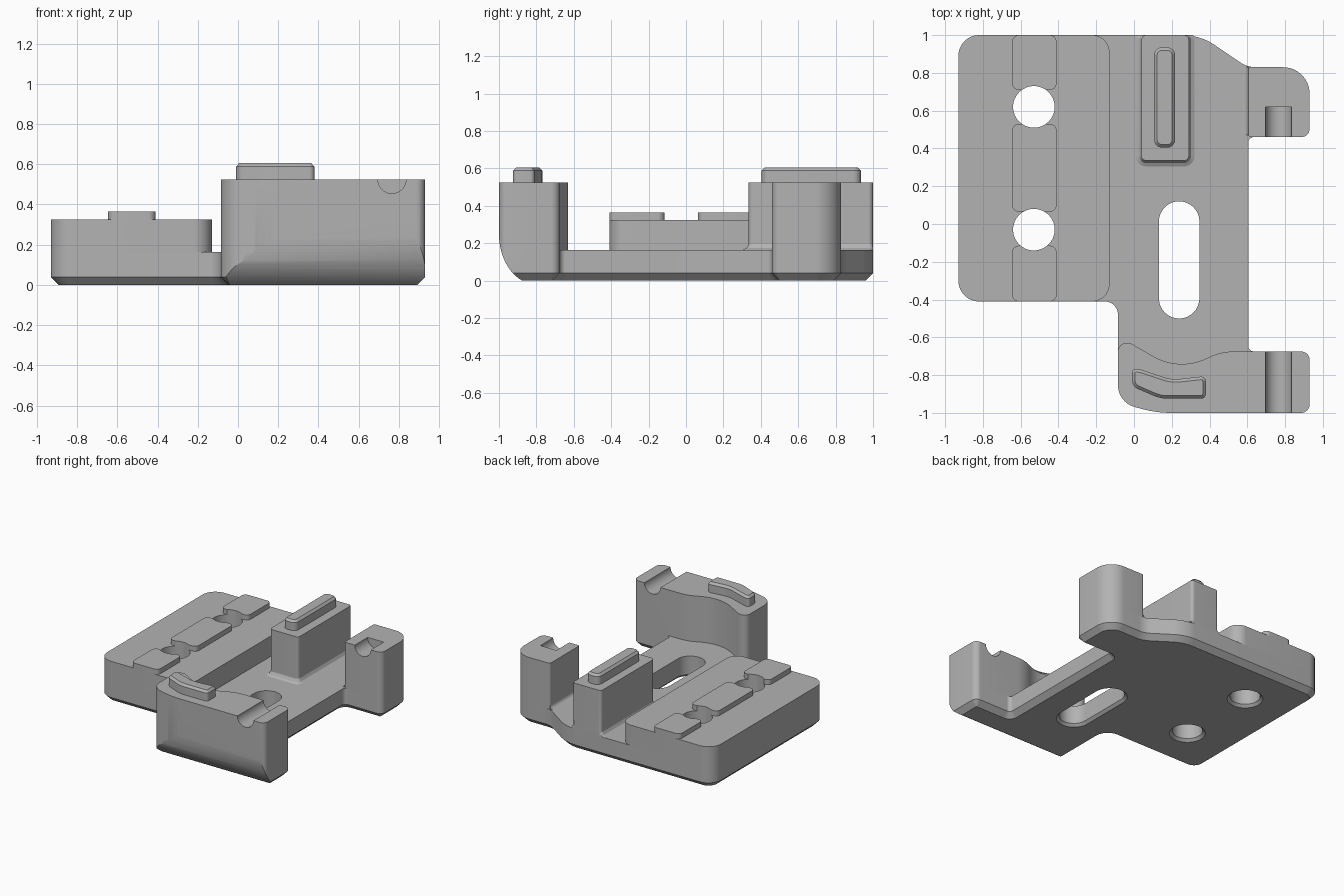
import bpy
import bmesh
import math
from mathutils import Vector, Matrix

cube = bpy.data.objects.get("Cube")
if cube:
    bpy.data.objects.remove(cube, do_unlink=True)

grey = bpy.data.materials.new("plain grey")
grey.use_nodes = True
grey.diffuse_color = (0.45, 0.45, 0.45, 1)
grey.node_tree.nodes["Principled BSDF"].inputs["Base Color"].default_value = grey.diffuse_color

DECK, TOP = 0.165, 0.525
ALONG_X = Matrix(((0, 0, 1, 0), (1, 0, 0, 0), (0, 1, 0, 0), (0, 0, 0, 1)))
ALONG_Y = Matrix.Rotation(math.pi / 2, 4, "X")


def rounded(corners, steps=10):
    """Outline from (x, y, radius) corners, listed counter-clockwise."""
    pts = []
    for i, (x, y, r) in enumerate(corners):
        p = Vector((x, y))
        a = (Vector(corners[i - 1][:2]) - p).normalized()
        b = (Vector(corners[(i + 1) % len(corners)][:2]) - p).normalized()
        half = a.angle(b) / 2
        c = p + (a + b).normalized() * r / math.sin(half)
        s, e = p + a * r / math.tan(half) - c, p + b * r / math.tan(half) - c
        pts += [c + s.lerp(e, k / steps).normalized() * r for k in range(steps + 1)]
    return pts


def rect(x0, x1, y0, y1, r):
    return rounded([(x0, y0, r), (x1, y0, r), (x1, y1, r), (x0, y1, r)])


def offset(pts, d):
    """Move an outline inward by d."""
    out = []
    for i, p in enumerate(pts):
        e = (p - pts[i - 1]).normalized()
        f = (pts[(i + 1) % len(pts)] - p).normalized()
        n, m = Vector((-e.y, e.x)), Vector((-f.y, f.x))
        out.append(p + (n + m) * d / (1 + n.dot(m)))
    return out


def prism(name, pts, layers, matrix=Matrix()):
    """Loft an outline through (height, inset) layers."""
    bm = bmesh.new()
    rings = []
    for z, d in layers:
        ring = offset(pts, d) if d else pts
        rings.append([bm.verts.new((p.x, min(p.y, 1), z)) for p in ring])
    for low, high in zip(rings, rings[1:]):
        for i in range(len(low)):
            bm.faces.new((low[i - 1], low[i], high[i], high[i - 1]))
    bm.faces.new(rings[0][::-1])
    bm.faces.new(rings[-1])
    bm.transform(matrix)
    bmesh.ops.recalc_face_normals(bm, faces=bm.faces)
    mesh = bpy.data.meshes.new(name)
    bm.to_mesh(mesh)
    bm.free()
    mesh.materials.append(grey)
    ob = bpy.data.objects.new(name, mesh)
    bpy.context.collection.objects.link(ob)
    return ob


def activate(ob):
    bpy.ops.object.select_all(action="DESELECT")
    ob.select_set(True)
    bpy.context.view_layer.objects.active = ob


def cut(ob, cutters):
    activate(ob)
    for c in cutters:
        mod = ob.modifiers.new("cut", "BOOLEAN")
        mod.operation, mod.solver, mod.object = "DIFFERENCE", "EXACT", c
        bpy.ops.object.modifier_apply(modifier=mod.name)


# Base plate with chamfered underside
wall_front = [(-0.085, -0.945, 0.12), (0.12, -1, 0.6), (0.93, -1, 0.045), (0.93, -0.675, 0.045)]
base = prism("base_plate", rounded(
    [(-0.93, -0.41, 0.11), (-0.085, -0.41, 0.07)] + wall_front +
    [(0.605, -0.675, 0.03), (0.605, 0.46, 0.03), (0.93, 0.46, 0.045), (0.93, 0.83, 0.14),
     (0.6, 0.83, 0.15), (0.35, 1, 0.3), (-0.93, 1, 0.11)]),
    [(0, 0.04), (0.04, 0), (DECK, 0)])

# Raised side block and its three pads
block = prism("side_block", rounded(
    [(-0.93, -0.41, 0.11), (-0.13, -0.41, 0.09), (-0.13, 1, 0.09), (-0.93, 1, 0.11)]),
    [(DECK, 0), (0.325, 0)])
pads = [prism("pad", rect(-0.645, -0.41, y0, y1, 0.035), [(0.325, 0), (0.365, 0)])
        for y0, y1 in ((-0.41, -0.115), (0.065, 0.53), (0.71, 1))]

# Centre post with foot fillet and rib
post = prism("centre_post", rect(0.04, 0.29, 0.335, 1, 0.025),
             [(DECK, -0.03), (0.174, -0.012), (0.195, 0), (TOP, 0)])
rib_layers = [(TOP, 0), (0.588, 0), (0.605, 0.016)]
post_rib = prism("post_rib", rect(0.107, 0.217, 0.405, 0.935, 0.04), rib_layers)

# Rear ear with foot fillet
ear = prism("rear_ear", rounded(
    [(0.605, 0.46, 0.015), (0.93, 0.46, 0.045), (0.93, 0.83, 0.14), (0.605, 0.83, 0.015)]),
    [(DECK, 0), (TOP, 0)])
fillet = [Vector((0.605, DECK))] + [
    Vector((0.575 + 0.03 * math.sin(t), DECK + 0.03 - 0.03 * math.cos(t)))
    for t in (k * math.pi / 12 for k in range(7))]
ear_fillet = prism("ear_fillet", fillet, [(-0.83, 0), (-0.47, 0)], ALONG_Y)

# Front wall with waved back and curved rib
wall = prism("front_wall", rounded(
    wall_front + [(0.46, -0.675, 0.3), (0.24, -0.78, 0.3), (-0.02, -0.63, 0.05), (-0.085, -0.63, 0.045)]),
    [(DECK, 0), (TOP, 0)])
wall_rib = prism("wall_rib", rounded(
    [(-0.01, -0.86, 0.05), (0.14, -0.925, 0.2), (0.38, -0.925, 0.025), (0.38, -0.805, 0.025),
     (0.2, -0.825, 0.2), (0.035, -0.77, 0.02), (-0.01, -0.765, 0.02)]), rib_layers)

# Cutters: screw holes, slot, cable grooves, curved undercut
through = [(-0.02, -0.04), (0.02, 0), (0.6, 0)]
holes = [prism("hole_cutter", rect(-0.64, -0.42, y - 0.11, y + 0.11, 0.1095), through)
         for y in (-0.03, 0.62)]
slot = prism("slot_cutter", rect(0.132, 0.346, -0.5, 0.12, 0.1065), through)
circle = rect(0.695, 0.835, TOP - 0.07, TOP + 0.07, 0.0695)
wall_groove = prism("wall_groove_cutter", circle, [(0.6, 0), (1.1, 0)], ALONG_Y)
ear_groove = prism("ear_groove_cutter", circle, [(-0.62, 0), (-0.4, 0)], ALONG_Y)
curve = [Vector((-0.8 - 0.2 * math.cos(t), 0.25 - 0.27 * math.sin(t)))
         for t in (k * math.pi / 32 for k in range(14))]
undercut = prism("undercut_cutter",
                 curve + [Vector((-0.8, -0.1)), Vector((-1.1, -0.1)), Vector((-1.1, 0.25))],
                 [(-0.3, 0), (1.1, 0)], ALONG_X)

cut(base, holes + [slot, undercut])
for part in [block] + pads:
    cut(part, holes)
cut(wall, [wall_groove, undercut])
cut(ear, [ear_groove])
for c in holes + [slot, wall_groove, ear_groove, undercut]:
    bpy.data.objects.remove(c, do_unlink=True)

# Smooth rounded corners, keep hard edges
for part in [base, block, post, post_rib, ear, ear_fillet, wall, wall_rib] + pads:
    activate(part)
    bpy.ops.object.shade_smooth_by_angle(angle=math.radians(25))
